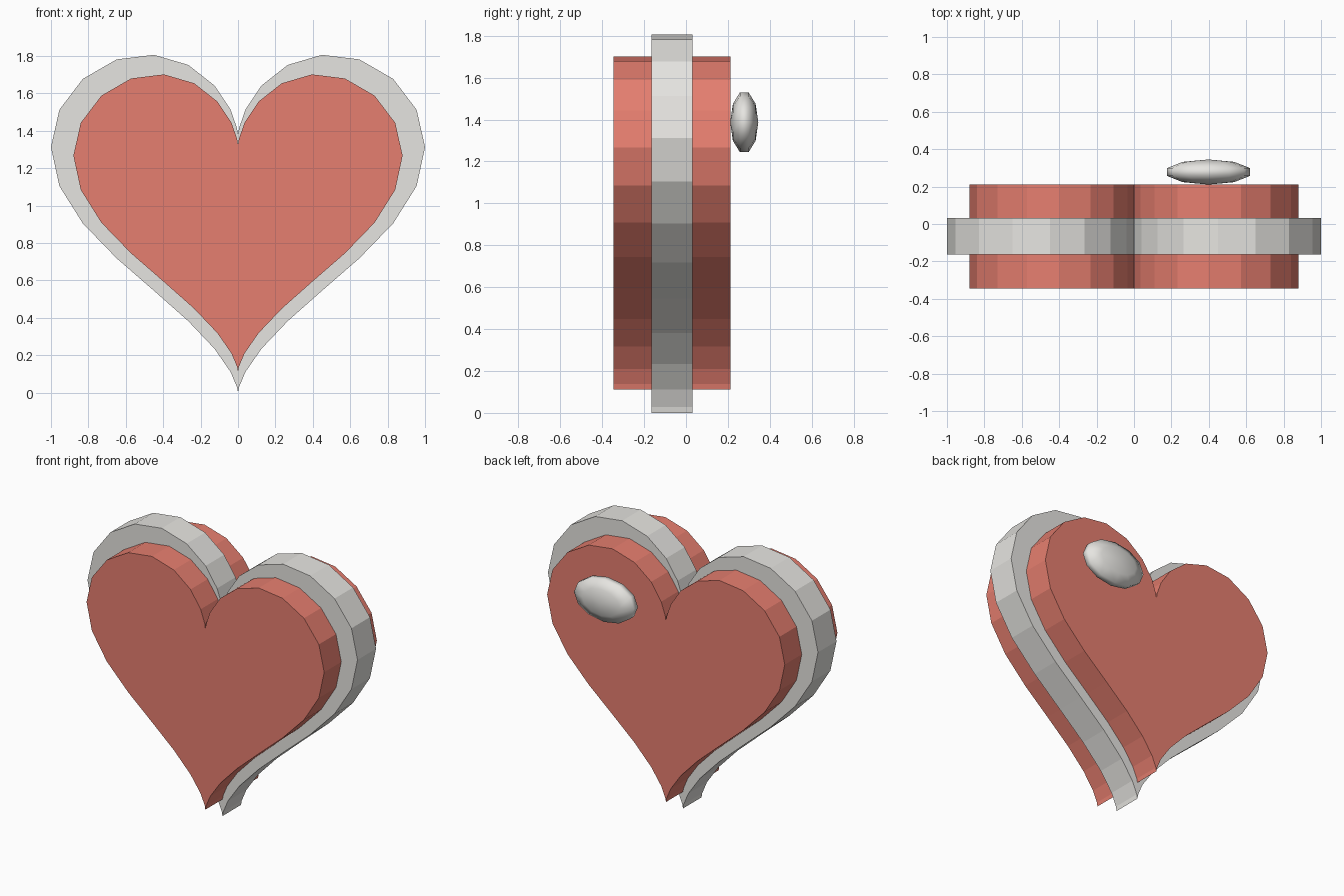
import bpy, bmesh, math
from mathutils import Matrix

if "Cube" in bpy.data.objects:
    bpy.data.objects.remove(bpy.data.objects["Cube"])


def material(name, rgb):
    m = bpy.data.materials.new(name)
    m.diffuse_color = (*rgb, 1)
    m.use_nodes = True
    m.node_tree.nodes["Principled BSDF"].inputs["Base Color"].default_value = m.diffuse_color
    return m


RED = material("coral red", (0.79, 0.21, 0.16))
GREY = material("warm grey", (0.79, 0.78, 0.75))


def finish(bm, name, mat):
    bmesh.ops.recalc_face_normals(bm, faces=bm.faces)
    mesh = bpy.data.meshes.new(name)
    bm.to_mesh(mesh)
    bm.free()
    mesh.materials.append(mat)
    obj = bpy.data.objects.new(name, mesh)
    bpy.context.collection.objects.link(obj)
    return obj


def heart_slab(name, mat, scale, lift, y0, y1, steps=36):
    """Heart curve standing on its tip, extruded from y0 to y1."""
    bm = bmesh.new()
    ring = []
    for i in range(steps):
        t = math.tau * i / steps
        x = math.sin(t) ** 3
        z = (13 * math.cos(t) - 5 * math.cos(2 * t)
             - 2 * math.cos(3 * t) - math.cos(4 * t) + 17) / 16
        ring.append(bm.verts.new((x * scale, y0, z * scale + lift)))
    face = bm.faces.new(ring)
    ext = bmesh.ops.extrude_face_region(bm, geom=[face])
    moved = [v for v in ext["geom"] if isinstance(v, bmesh.types.BMVert)]
    bmesh.ops.translate(bm, verts=moved, vec=(0, y1 - y0, 0))
    return finish(bm, name, mat)


# Thick inner heart and the wider, thinner band around its middle
heart_slab("heart_body", RED, 0.88, 0.112, -0.345, 0.212)
heart_slab("heart_band", GREY, 1.0, 0.0, -0.164, 0.032)

# Smooth oval button on the back, poles along y
bm = bmesh.new()
bmesh.ops.create_uvsphere(bm, u_segments=12, v_segments=5, radius=1)
bm.transform(Matrix.Translation((0.398, 0.278, 1.387))
             @ Matrix.Diagonal((0.234, 0.067, 0.15, 1))
             @ Matrix.Rotation(math.pi / 2, 4, 'X'))
for f in bm.faces:
    f.smooth = True
finish(bm, "back_button", GREY)
